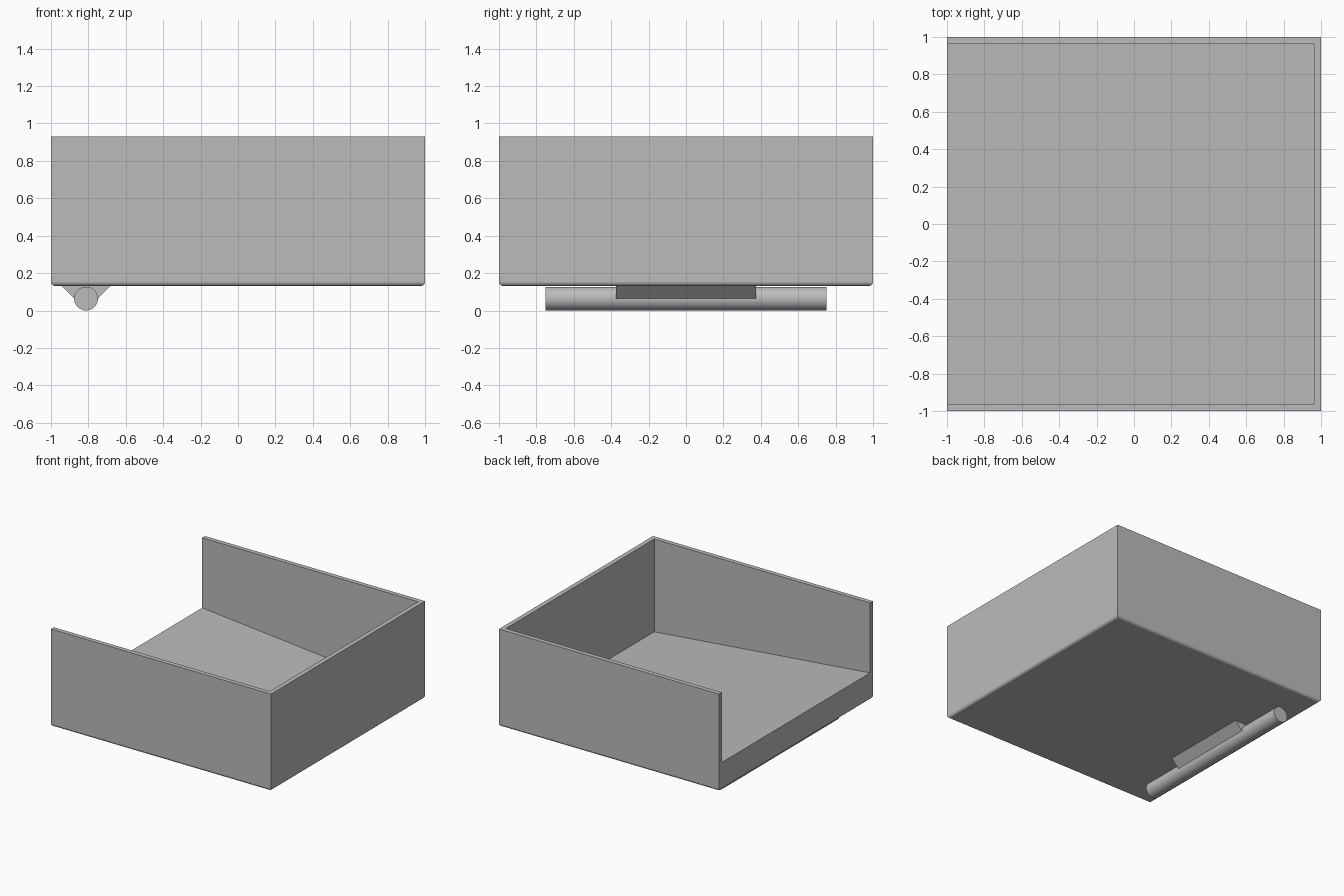
import bpy, bmesh, math
from mathutils import Matrix

if "Cube" in bpy.data.objects:
    bpy.data.objects.remove(bpy.data.objects["Cube"], do_unlink=True)

BASE, TOP, WALL = 0.13, 0.93, 0.0375
ROLLER_X, ROLLER_R = -0.8125, 0.0635

grey = bpy.data.materials.new("plain grey")
grey.use_nodes = True
grey.diffuse_color = (0.5, 0.5, 0.5, 1)
grey.node_tree.nodes["Principled BSDF"].inputs["Base Color"].default_value = (0.5, 0.5, 0.5, 1)


def add_object(name, bm):
    bmesh.ops.recalc_face_normals(bm, faces=bm.faces)
    mesh = bpy.data.meshes.new(name)
    bm.to_mesh(mesh)
    bm.free()
    obj = bpy.data.objects.new(name, mesh)
    bpy.context.collection.objects.link(obj)
    mesh.materials.append(grey)
    return obj


def prism(name, profile, half_width):
    """Extrude an (x, z) profile along y."""
    bm = bmesh.new()
    face = bm.faces.new([bm.verts.new((x, -half_width, z)) for x, z in profile])
    new = bmesh.ops.extrude_face_region(bm, geom=[face])["geom"]
    moved = [v for v in new if isinstance(v, bmesh.types.BMVert)]
    bmesh.ops.translate(bm, verts=moved, vec=(0, 2 * half_width, 0))
    return add_object(name, bm)


def activate(obj):
    bpy.ops.object.select_all(action='DESELECT')
    obj.select_set(True)
    bpy.context.view_layer.objects.active = obj


# Tray block with softly rounded bottom edges
bm = bmesh.new()
bmesh.ops.create_cube(bm, size=1)
bmesh.ops.scale(bm, verts=bm.verts, vec=(2, 2, TOP - BASE))
bmesh.ops.translate(bm, verts=bm.verts, vec=(0, 0, (TOP + BASE) / 2))
bottom = [e for e in bm.edges if all(v.co.z < BASE + 0.01 for v in e.verts)]
bmesh.ops.bevel(bm, geom=bottom, offset=0.025, segments=6, profile=0.5, affect='EDGES')
tray = add_object("tray", bm)

# Cavity: open on one side, floor rising towards the opening
inner = 1 - WALL
slope = (0.355 - 0.168) / (1 + inner)
cavity = prism("cavity_cutter",
               [(-1.1, 0.355 + 0.1 * slope), (inner, 0.168), (inner, 1.1), (-1.1, 1.1)],
               inner)
cavity.hide_render = True
activate(tray)
cut = tray.modifiers.new("cavity", 'BOOLEAN')
cut.operation = 'DIFFERENCE'
cut.solver = 'EXACT'
cut.object = cavity
bpy.ops.object.modifier_apply(modifier=cut.name)
bpy.data.objects.remove(cavity, do_unlink=True)
bpy.ops.object.shade_smooth_by_angle(angle=math.radians(30))
tray.modifiers.new("even_shading", 'WEIGHTED_NORMAL').keep_sharp = True

# Roller under the open side
bm = bmesh.new()
bmesh.ops.create_cone(bm, cap_ends=True, segments=48, radius1=ROLLER_R, radius2=ROLLER_R, depth=1.5,
                      matrix=Matrix.Translation((ROLLER_X, 0, ROLLER_R))
                      @ Matrix.Rotation(math.pi / 2, 4, 'X'))
roller = add_object("roller", bm)
activate(roller)
bpy.ops.object.shade_smooth_by_angle(angle=math.radians(30))

# Tapered bracket holding the roller
prism("roller_bracket",
      [(ROLLER_X + dx, z) for dx, z in
       [(-ROLLER_R, ROLLER_R), (ROLLER_R, ROLLER_R), (0.128, BASE), (-0.128, BASE)]],
      0.373)
